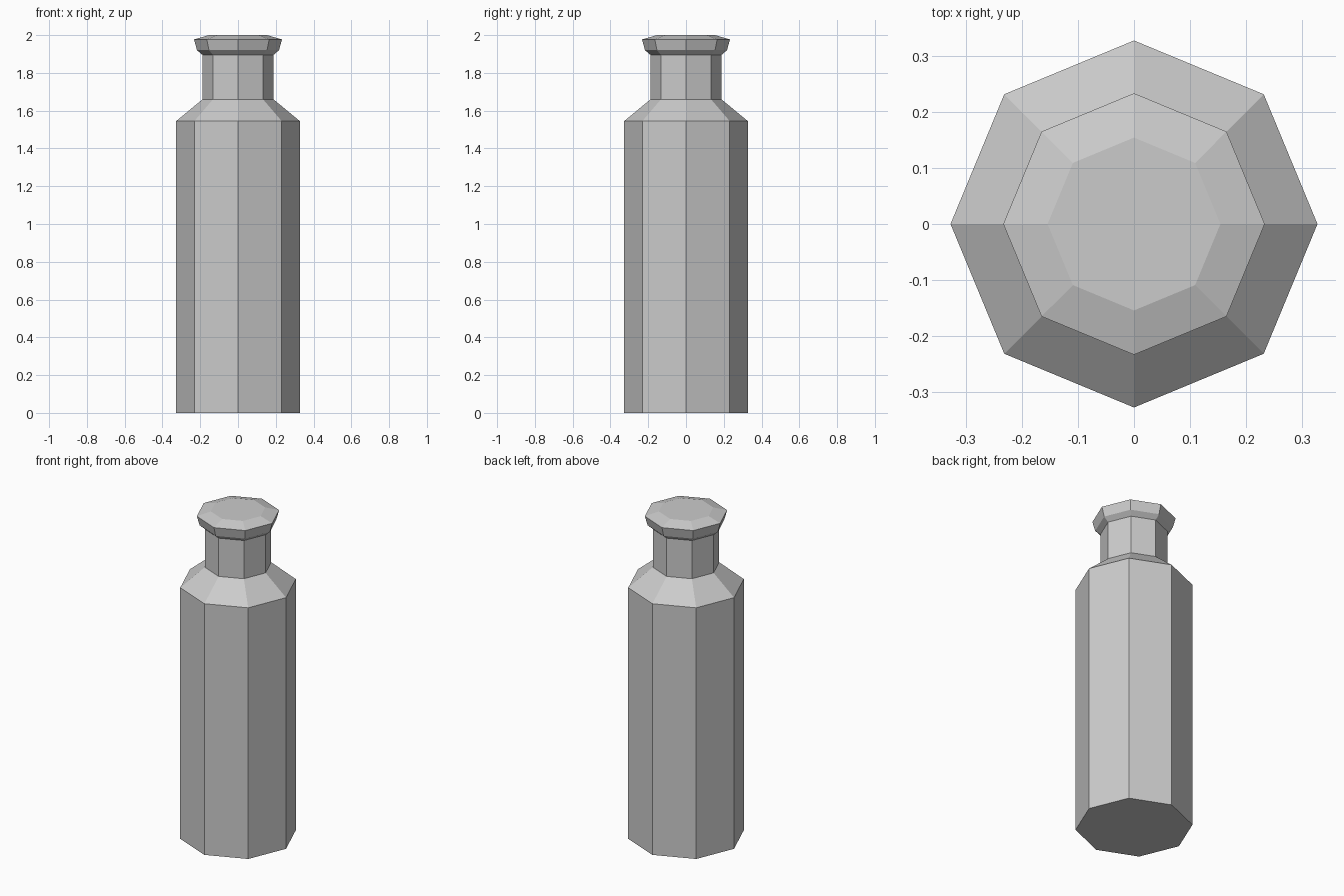
import bpy
import bmesh
from math import cos, sin, pi

SIDES = 8

cube = bpy.data.objects.get("Cube")
if cube:
    bpy.data.objects.remove(cube, do_unlink=True)

# Single plain grey
grey = bpy.data.materials.new("plain_grey")
grey.use_nodes = True
colour = (0.6, 0.6, 0.6, 1)
grey.diffuse_color = colour
grey.node_tree.nodes["Principled BSDF"].inputs["Base Color"].default_value = colour


def lathe(name, profile):
    """Closed eight-sided solid from (radius, height) pairs, bottom to top."""
    bm = bmesh.new()
    rings = [[bm.verts.new((r * cos(2 * pi * i / SIDES), r * sin(2 * pi * i / SIDES), z))
              for i in range(SIDES)] for r, z in profile]
    for low, high in zip(rings, rings[1:]):
        for i in range(SIDES):
            j = (i + 1) % SIDES
            bm.faces.new((low[i], low[j], high[j], high[i]))
    bm.faces.new(rings[0][::-1])
    bm.faces.new(rings[-1])
    mesh = bpy.data.meshes.new(name)
    bm.to_mesh(mesh)
    bm.free()
    mesh.materials.append(grey)
    obj = bpy.data.objects.new(name, mesh)
    bpy.context.collection.objects.link(obj)
    return obj


# Body with sloping shoulder and straight neck
lathe("bottle_body", [(0.327, 0), (0.327, 1.545), (0.188, 1.66), (0.188, 1.9)])

# Flared stopper with bevelled rims
lathe("stopper", [(0.188, 1.895), (0.217, 1.92), (0.233, 1.977), (0.154, 2.0)])
